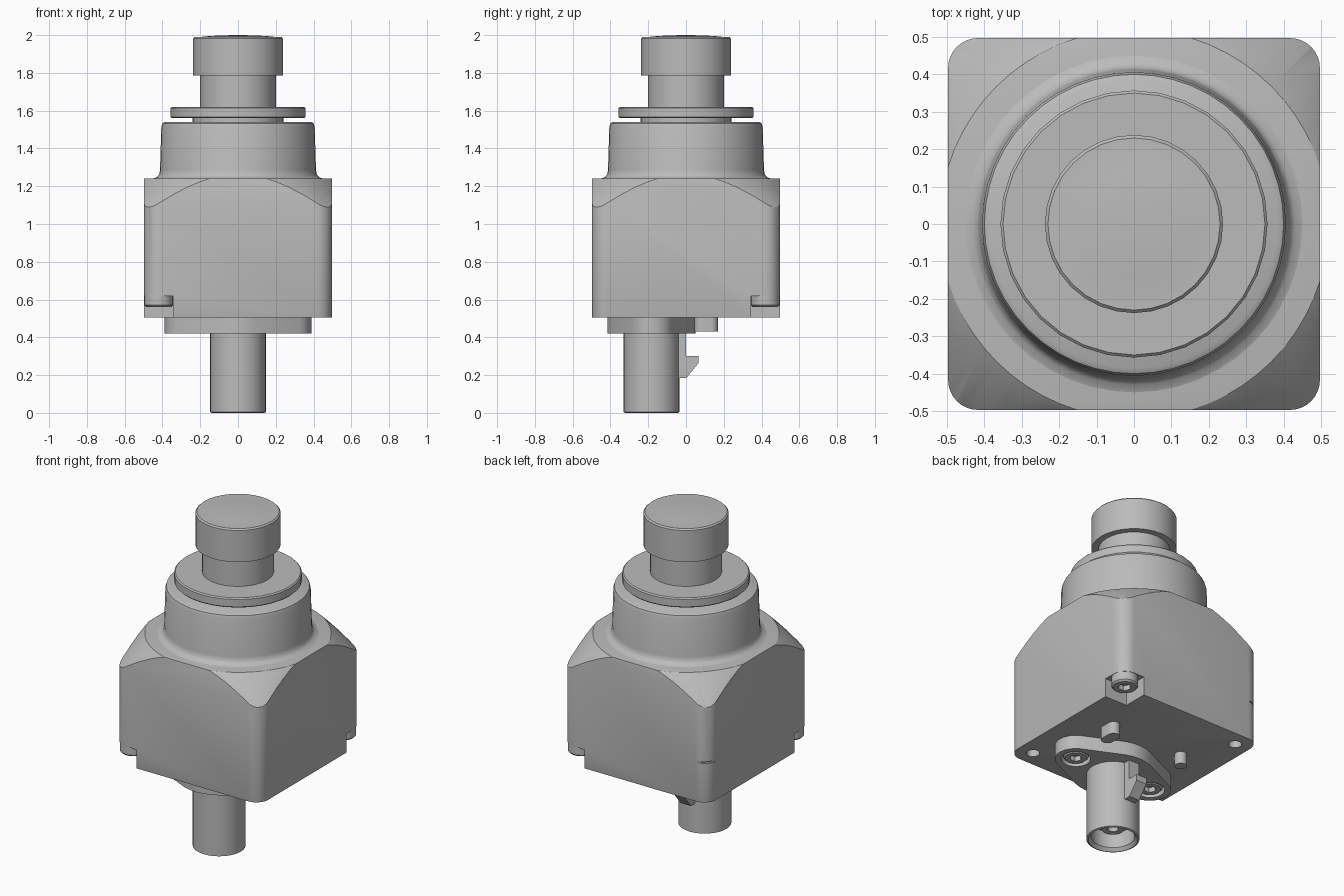
import bpy, bmesh
from math import sin, cos, pi
from mathutils import Vector, Matrix
from mathutils.geometry import convex_hull_2d

if "Cube" in bpy.data.objects:
    bpy.data.objects.remove(bpy.data.objects["Cube"])

GREY = (0.5, 0.5, 0.5, 1)
metal = bpy.data.materials.new("plain grey")
metal.use_nodes = True
metal.diffuse_color = GREY
metal.node_tree.nodes["Principled BSDF"].inputs["Base Color"].default_value = GREY


def finish(name, bm):
    bmesh.ops.recalc_face_normals(bm, faces=bm.faces)
    mesh = bpy.data.meshes.new(name)
    bm.to_mesh(mesh)
    bm.free()
    mesh.materials.append(metal)
    obj = bpy.data.objects.new(name, mesh)
    bpy.context.collection.objects.link(obj)
    return obj


def activate(obj):
    bpy.ops.object.select_all(action='DESELECT')
    obj.select_set(True)
    bpy.context.view_layer.objects.active = obj


def smooth(obj):
    activate(obj)
    bpy.ops.object.shade_smooth_by_angle(angle=0.6)
    return obj


def lathe(name, profile, x=0, y=0, sides=32):
    """Spin (radius, z) points that start and end on the axis."""
    bm = bmesh.new()
    verts = [bm.verts.new((r, 0, z)) for r, z in profile]
    edges = [bm.edges.new(pair) for pair in zip(verts, verts[1:])]
    bmesh.ops.spin(bm, geom=verts + edges, axis=(0, 0, 1), cent=(0, 0, 0),
                   angle=2 * pi, steps=sides, use_merge=True)
    bmesh.ops.remove_doubles(bm, verts=bm.verts, dist=0.0001)
    bmesh.ops.translate(bm, verts=bm.verts, vec=(x, y, 0))
    return finish(name, bm)


def prism(name, points, z0, z1):
    bm = bmesh.new()
    face = bm.faces.new([bm.verts.new((x, y, z0)) for x, y in points])
    top = bmesh.ops.extrude_face_region(bm, geom=[face])["geom"]
    bmesh.ops.translate(bm, vec=(0, 0, z1 - z0),
                        verts=[v for v in top if isinstance(v, bmesh.types.BMVert)])
    return finish(name, bm)


def circle(x, y, r, sides=24):
    return [(x + r * cos(2 * pi * i / sides), y + r * sin(2 * pi * i / sides))
            for i in range(sides)]


def hull(points):
    vecs = [Vector(p) for p in points]
    return [points[i] for i in convex_hull_2d(vecs)]


def box(name, x, y, w, d, z0, z1):
    return prism(name, [(x - w / 2, y - d / 2), (x + w / 2, y - d / 2),
                        (x + w / 2, y + d / 2), (x - w / 2, y + d / 2)], z0, z1)


def boolean(obj, tool, operation='DIFFERENCE'):
    mod = obj.modifiers.new("cut", 'BOOLEAN')
    mod.object, mod.operation, mod.solver = tool, operation, 'EXACT'
    activate(obj)
    bpy.ops.object.modifier_apply(modifier=mod.name)
    bpy.data.objects.remove(tool)


def screw(name, x, y, z0, z1, r):
    """Cap screw facing down, with a hex socket."""
    e = 0.01
    head = lathe(name, [(0, z0), (r - e, z0), (r, z0 + e), (r, z1), (0, z1)], x, y, 24)
    boolean(head, prism("socket", circle(x, y, r * 0.5, 6), z0 - e, z0 + 0.03))
    smooth(head)


# Housing: rounded square block with its upper corners turned to a cone
W, R = 0.497, 0.08
corners = [p for sx in (-1, 1) for sy in (-1, 1)
           for p in circle(sx * (W - R), sy * (W - R), R, 32)]
housing = prism("housing", hull(corners), 0.505, 1.24)
cone = lathe("cone", [(0, 0.4), (0.8, 0.4), (0.8, 0.96), (0.5, 1.26), (0, 1.26)], sides=64)
boolean(housing, cone, 'INTERSECT')
bevel = housing.modifiers.new("soft edges", 'BEVEL')
bevel.width, bevel.segments, bevel.angle_limit = 0.015, 3, 0.5
activate(housing)
bpy.ops.object.modifier_apply(modifier=bevel.name)

# Two corner niches with screws, two plain holes in the other corners
for s in (-1, 1):
    boolean(housing, box("niche", s * 0.445, s * 0.445, 0.2, 0.2, 0.4, 0.62))
    boolean(housing, prism("hole", circle(s * 0.4, -s * 0.4, 0.037), 0.4, 0.56))
    screw("corner_screw", s * 0.42, s * 0.42, 0.56, 0.625, 0.075)

# Thin slit across one rounded corner
slit = box("slit", 0, 0, 0.3, 0.1, 0.745, 0.755)
slit.data.transform(Matrix.Rotation(pi / 4, 4, 'Z') @ Matrix.Translation((0, 0.705, 0)))
boolean(housing, slit)
smooth(housing)

# Neck with a fillet at its foot
smooth(lathe("neck", [(0, 1.2), (0.45, 1.2), (0.45, 1.24), (0.43, 1.248), (0.418, 1.26),
                      (0.413, 1.285), (0.406, 1.515), (0.4, 1.533), (0.385, 1.541),
                      (0, 1.541)], sides=48))

# Plunger: spacer, collar, stem and domed button
smooth(lathe("spacer", [(0, 1.53), (0.24, 1.53), (0.24, 1.57), (0, 1.57)]))
smooth(lathe("collar", [(0, 1.56), (0.35, 1.56), (0.357, 1.567), (0.357, 1.613),
                        (0.35, 1.62), (0, 1.62)]))
smooth(lathe("stem", [(0, 1.61), (0.2, 1.61), (0.2, 1.8), (0, 1.8)]))
smooth(lathe("button", [(0, 1.787), (0.238, 1.787), (0.238, 1.982), (0.23, 1.99),
                        (0.2, 1.99), (0.14, 1.996), (0.07, 1.999), (0, 2.0)]))

# Oval mounting flange with countersunk screws
TY = -0.183
flange = prism("mounting_flange",
               hull(circle(0, TY, 0.232, 32) + circle(-0.27, TY, 0.118)
                    + circle(0.27, TY, 0.118)), 0.42, 0.52)
for s in (-1, 1):
    boolean(flange, prism("recess", circle(s * 0.27, TY, 0.083), 0.4, 0.46))
    screw("flange_screw", s * 0.27, TY, 0.425, 0.47, 0.07)
smooth(flange)

# Hollow tube with an inner core
smooth(lathe("tube", [(0, 0.12), (0.122, 0.12), (0.122, 0.02), (0.138, 0), (0.148, 0.004),
                      (0.148, 0.43), (0, 0.43)], 0, TY))
smooth(lathe("tube_core", [(0, 0.1), (0.03, 0.1), (0.03, 0.07), (0.065, 0.07),
                           (0.065, 0.13), (0, 0.13)], 0, TY))

# Hooked key on the back of the tube, drawn in (y, z) and turned upright
key = prism("hook_key", [(-0.07, 0.43), (0, 0.43), (0, 0.3), (0.065, 0.3),
                         (0.065, 0.262), (0.002, 0.185), (-0.07, 0.185)], -0.035, 0.035)
key.data.transform(Matrix(((0, 0, 1, 0), (1, 0, 0, 0), (0, 1, 0, 0), (0, 0, 0, 1))))

# Locating pegs under the housing
smooth(prism("oval_peg", hull(circle(0.26, 0.08, 0.036) + circle(0.26, 0.133, 0.036)),
             0.43, 0.52))
smooth(prism("round_peg", circle(-0.24, 0.12, 0.034), 0.43, 0.52))
